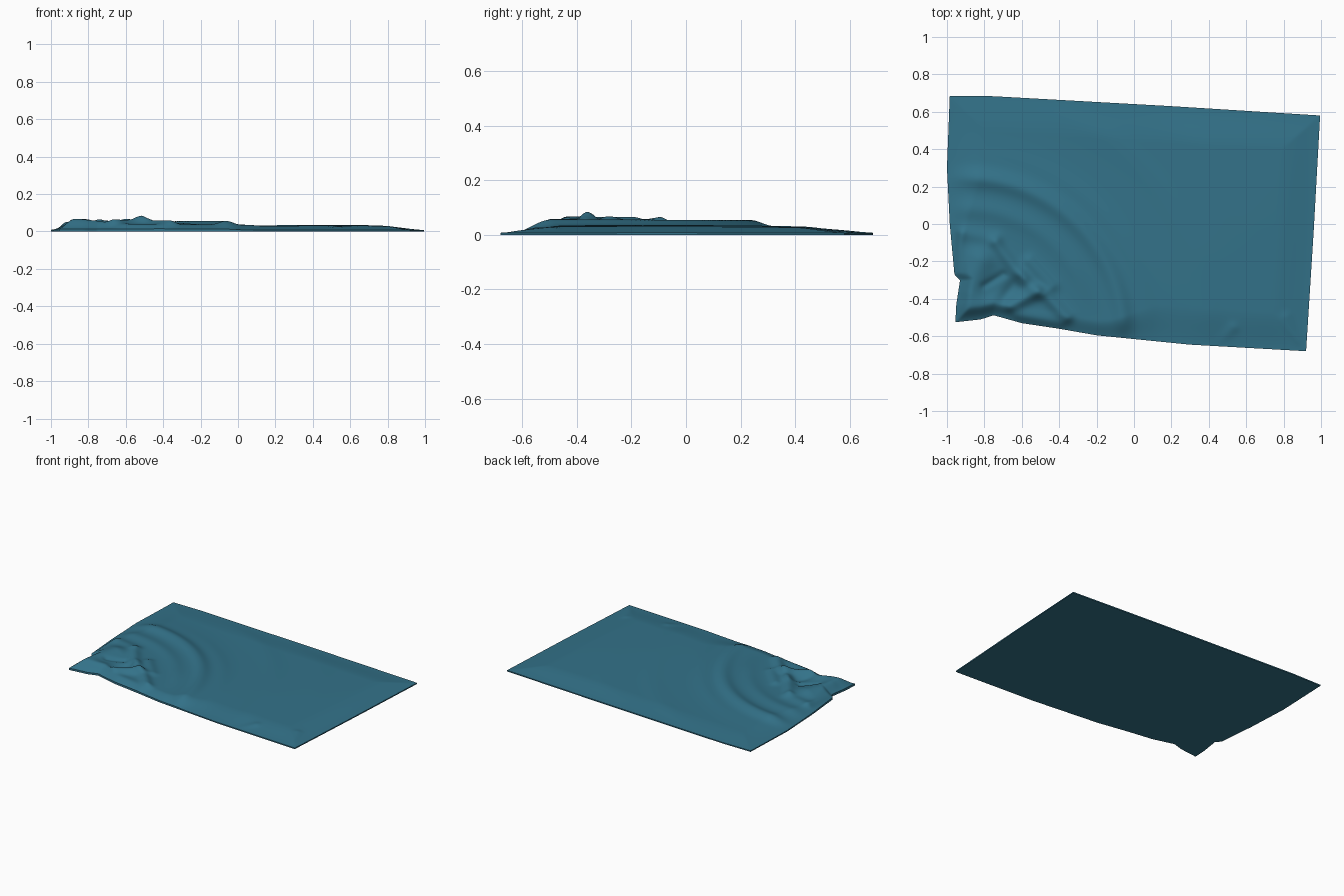
import bpy, bmesh, math

if "Cube" in bpy.data.objects:
    bpy.data.objects.remove(bpy.data.objects["Cube"])

NX, NY = 200, 140

# Outline of the sheet: (x, y) along each edge
LEFT = [(-0.955, -0.525), (-0.95, -0.43), (-0.93, -0.30), (-0.96, -0.27), (-0.985, 0.0), (-1.0, 0.3), (-0.985, 0.685)]
RIGHT = [(0.92, -0.68), (0.96, -0.05), (0.995, 0.58)]
FRONT = [(-0.955, -0.525), (-0.82, -0.51), (-0.75, -0.488), (-0.6, -0.53), (-0.4, -0.56),
         (-0.2, -0.595), (0.3, -0.645), (0.92, -0.68)]
BACK = [(-0.985, 0.685), (-0.75, 0.683), (0.2, 0.63), (0.995, 0.58)]


def along(pts, t, axis):
    """Point on an edge at fraction t of its span on one axis."""
    v = pts[0][axis] + t * (pts[-1][axis] - pts[0][axis])
    for a, b in zip(pts, pts[1:]):
        if v <= b[axis] + 1e-9:
            k = (v - a[axis]) / (b[axis] - a[axis])
            return [a[i] + k * (b[i] - a[i]) for i in (0, 1)]
    return list(pts[-1])


def smooth(a, b, v):
    t = max(0.0, min(1.0, (v - a) / (b - a)))
    return t * t * (3 - 2 * t)


def bump(d, w):
    return math.exp(-(d / w) ** 2)


# Short folds: start x, y, end x, y, height, width
FOLDS = [
    (-0.88, -0.36, -0.82, -0.20, 0.030, 0.075),
    (-0.93, -0.46, -0.72, -0.42, 0.022, 0.05),
    (-0.74, -0.10, -0.60, -0.29, 0.020, 0.035),
    (-0.60, -0.28, -0.52, -0.36, 0.020, 0.04),
    (-0.52, -0.36, -0.66, -0.44, 0.026, 0.035),
    (-0.56, -0.20, -0.44, -0.33, 0.014, 0.035),
    (-0.47, -0.38, -0.36, -0.50, 0.022, 0.035),
    (-0.62, -0.50, -0.40, -0.54, 0.018, 0.035),
    (-0.90, -0.05, -0.74, -0.08, 0.010, 0.04),
    (-0.95, -0.25, -0.93, -0.05, 0.014, 0.025),
    (-0.70, -0.40, -0.62, -0.30, -0.016, 0.035),
    (-0.80, -0.33, -0.70, -0.27, -0.010, 0.02),
    (0.47, -0.63, 0.53, -0.56, 0.010, 0.03),
    (0.88, -0.62, 0.82, -0.50, 0.008, 0.03),
]


def fold(x, y, ax, ay, bx, by, h, w):
    dx, dy = bx - ax, by - ay
    t = max(0, min(1, ((x - ax) * dx + (y - ay) * dy) / (dx * dx + dy * dy)))
    return h * bump(math.hypot(x - ax - t * dx, y - ay - t * dy), w)


def height(x, y, edge):
    r = math.hypot(x + 0.9, y + 0.6)
    ang = math.atan2(y + 0.6, x + 0.9)
    # soft swelling of the cloth
    z = 0.022 + 0.012 * bump(math.hypot(x - 0.5, (y + 0.05) * 0.7), 0.5)
    z += 0.014 * (1 - smooth(0.75, 1.15, r))
    # curved ridges spreading from the crumpled corner
    z += 0.020 * bump(r - 0.845, 0.05)
    z += 0.009 * bump(r - 0.68, 0.05) * smooth(0.15, 0.6, ang)
    z += 0.006 * bump(r - 0.98, 0.05) * bump(ang - 0.6, 0.5)
    z += 0.003 * bump(r - 1.3, 0.07) + 0.002 * bump(r - 1.6, 0.09)
    z += sum(fold(x, y, *f) for f in FOLDS)
    # cloth sinks to the ground at its rim, less so at the crumpled corner
    near = 1 - smooth(0.5, 0.9, math.hypot(x + 0.7, y + 0.55))
    k = smooth(-0.03, 0.20 - 0.12 * near, edge)
    return 0.007 + (z - 0.007) * k


# Draped sheet: wrinkled top, thin rim and flat underside
bm = bmesh.new()
c = [LEFT[0], RIGHT[0], BACK[0], BACK[-1]]
grid = []
for j in range(NY + 1):
    v = j / NY
    row = []
    L, R = along(LEFT, v, 1), along(RIGHT, v, 1)
    for i in range(NX + 1):
        u = i / NX
        F, B = along(FRONT, u, 0), along(BACK, u, 0)
        x, y = [(1 - u) * L[a] + u * R[a] + (1 - v) * F[a] + v * B[a]
                - ((1 - u) * (1 - v) * c[0][a] + u * (1 - v) * c[1][a]
                   + (1 - u) * v * c[2][a] + u * v * c[3][a]) for a in (0, 1)]
        edge = min(u * 1.95, (1 - u) * 1.95, v * 1.25, (1 - v) * 1.25)
        row.append(bm.verts.new((x, y, height(x, y, edge))))
    grid.append(row)
for j in range(NY):
    for i in range(NX):
        bm.faces.new((grid[j][i], grid[j][i + 1], grid[j + 1][i + 1], grid[j + 1][i]))
rim = (grid[0][:-1] + [r[-1] for r in grid[:-1]] + grid[-1][:0:-1] + [r[0] for r in grid[:0:-1]])
base = [bm.verts.new((p.co.x, p.co.y, 0)) for p in rim]
n = len(rim)
for i in range(n):
    k = (i + 1) % n
    bm.faces.new((rim[i], base[i], base[k], rim[k]))
bm.faces.new(base[::-1])
bmesh.ops.recalc_face_normals(bm, faces=bm.faces)

me = bpy.data.meshes.new("cloth_sheet")
bm.to_mesh(me)
bm.free()
sheet = bpy.data.objects.new("cloth_sheet", me)
bpy.context.collection.objects.link(sheet)
teal = bpy.data.materials.new("teal_cloth")
teal.diffuse_color = (0.033, 0.168, 0.25, 1)
teal.use_nodes = True
teal.node_tree.nodes["Principled BSDF"].inputs["Base Color"].default_value = teal.diffuse_color
me.materials.append(teal)
bpy.context.view_layer.objects.active = sheet
sheet.select_set(True)
bpy.ops.object.shade_smooth_by_angle(angle=math.radians(40))
